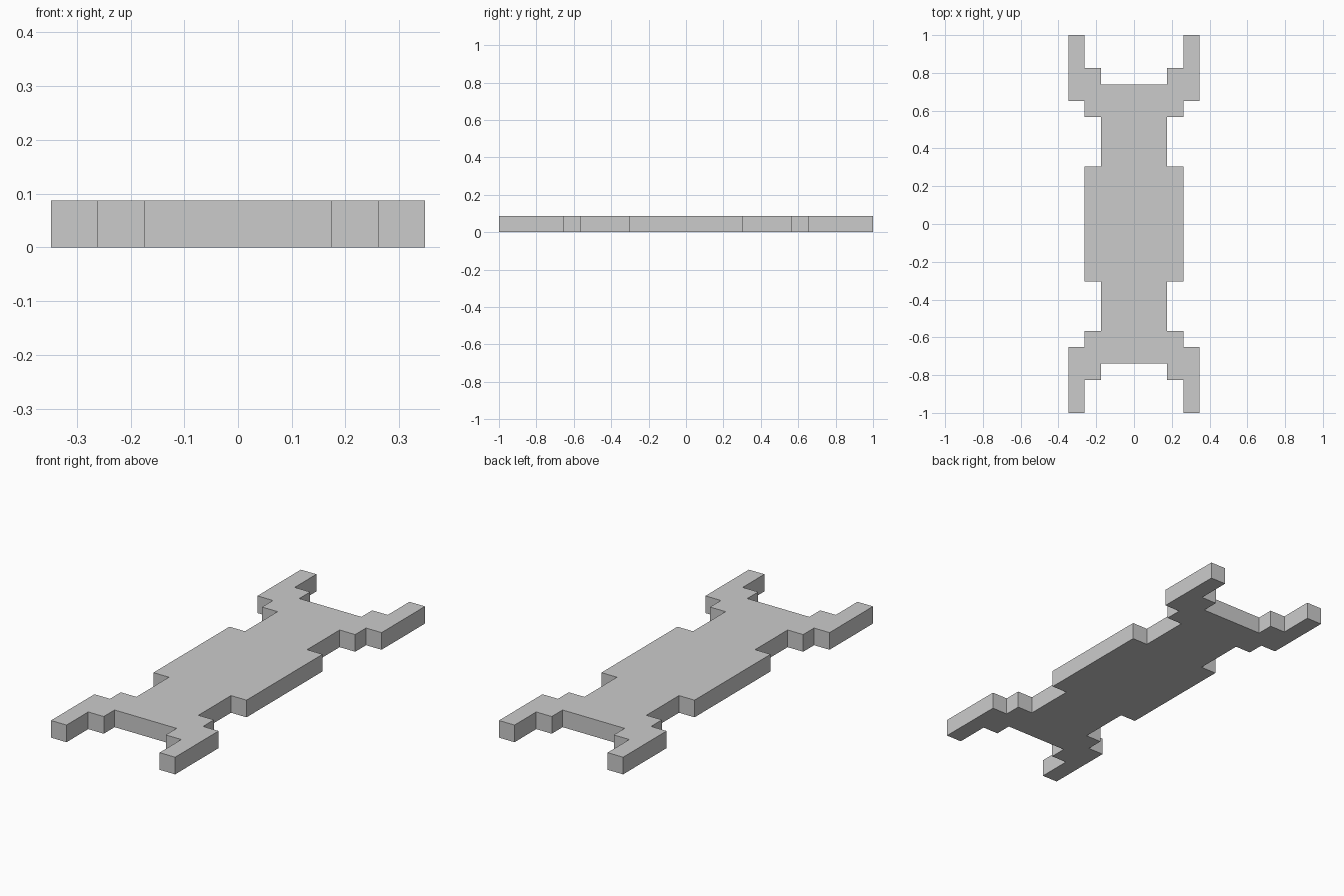
import bpy, bmesh

if "Cube" in bpy.data.objects:
    bpy.data.objects.remove(bpy.data.objects["Cube"])

U = 2 / 23  # the stepped outline sits on a grid 23 cells long

# One quarter of the outline (x, y in cells), from the side to the end
quarter = [(3, 3.5), (2, 3.5), (2, 6.5), (3, 6.5), (3, 7.5), (4, 7.5),
           (4, 11.5), (3, 11.5), (3, 9.5), (2, 9.5), (2, 8.5)]

# Mirror the quarter into the full closed outline
half = quarter + [(-x, y) for x, y in reversed(quarter)]
outline = half + [(x, -y) for x, y in reversed(half)]

# Flat plate, extruded one cell high
bm = bmesh.new()
face = bm.faces.new([bm.verts.new((x * U, y * U, 0)) for x, y in outline])
top = bmesh.ops.extrude_face_region(bm, geom=[face], use_keep_orig=True)
bmesh.ops.translate(bm, vec=(0, 0, U),
                    verts=[g for g in top["geom"] if isinstance(g, bmesh.types.BMVert)])
bmesh.ops.recalc_face_normals(bm, faces=bm.faces)

mesh = bpy.data.meshes.new("stepped_plate")
bm.to_mesh(mesh)
bm.free()
bpy.context.collection.objects.link(bpy.data.objects.new("stepped_plate", mesh))
